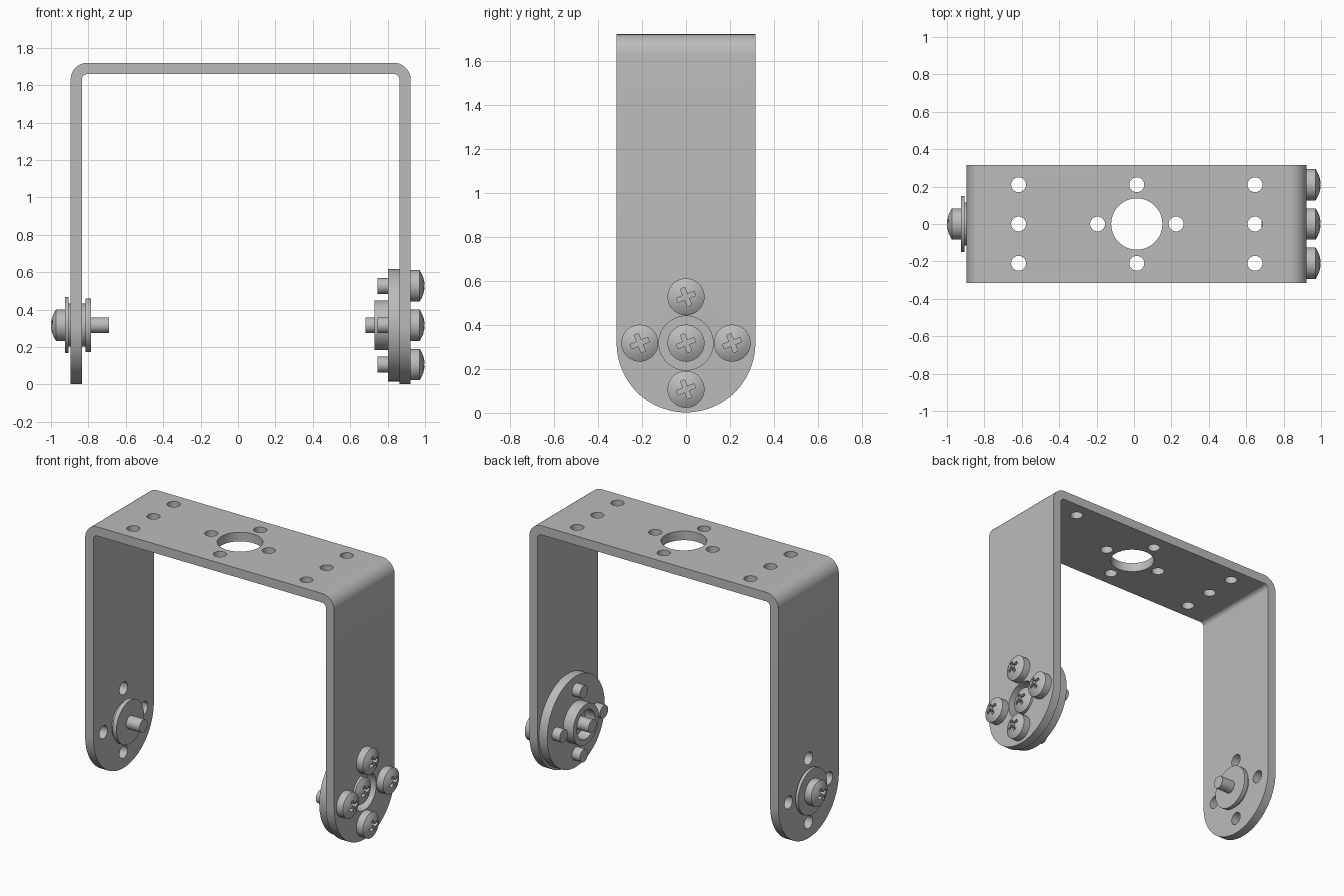
import bpy, bmesh, math
from mathutils import Matrix, Vector

if "Cube" in bpy.data.objects:
    bpy.data.objects.remove(bpy.data.objects["Cube"])

CZ = 0.317          # height of the pivot axis
R = 0.315           # half width of the bracket
OFF = 0.21          # bolt circle radius
CX = 0.015          # middle of the bracket in x

steel = bpy.data.materials.new("grey steel")
steel.diffuse_color = (0.5, 0.5, 0.5, 1)
steel.use_nodes = True
steel.node_tree.nodes["Principled BSDF"].inputs["Base Color"].default_value = steel.diffuse_color


def new_object(name, bm):
    bmesh.ops.remove_doubles(bm, verts=bm.verts[:], dist=1e-5)
    bmesh.ops.recalc_face_normals(bm, faces=bm.faces[:])
    me = bpy.data.meshes.new(name)
    bm.to_mesh(me)
    bm.free()
    me.materials.append(steel)
    ob = bpy.data.objects.new(name, me)
    bpy.context.collection.objects.link(ob)
    return ob


def prism(name, pts, lo, hi, axis):
    """Extrude a closed outline along x (points are y,z) or y (points are x,z)."""
    def place(p, d):
        return (d, p[0], p[1]) if axis == 'x' else (p[0], d, p[1])
    bm = bmesh.new()
    face = bm.faces.new([bm.verts.new(place(p, lo)) for p in pts])
    out = bmesh.ops.extrude_face_region(bm, geom=[face])
    shift = Vector(place((0, 0), hi - lo))
    bmesh.ops.translate(bm, vec=shift, verts=[v for v in out['geom'] if isinstance(v, bmesh.types.BMVert)])
    return new_object(name, bm)


def lathe(name, profile, y=0.0, z=CZ, steps=48):
    """Revolve a closed (x, radius) profile about an axis parallel to x."""
    bm = bmesh.new()
    vs = [bm.verts.new((x, 0, r)) for x, r in profile]
    n = len(vs)
    es = [bm.edges.new((vs[i], vs[(i + 1) % n])) for i in range(n)
          if profile[i][1] > 0 or profile[(i + 1) % n][1] > 0]
    bmesh.ops.spin(bm, geom=vs + es, cent=(0, 0, 0), axis=(1, 0, 0),
                   angle=2 * math.pi, steps=steps, use_merge=True)
    bmesh.ops.translate(bm, vec=(0, y, z), verts=bm.verts[:])
    return new_object(name, bm)


def cylinders(name, items, axis):
    """One object of separate cylinders: (centre, radius, depth)."""
    bm = bmesh.new()
    rot = Matrix.Rotation(math.pi / 2, 4, 'Y') if axis == 'x' else Matrix()
    for c, r, d in items:
        bmesh.ops.create_cone(bm, cap_ends=True, segments=48 if r > 0.1 else 24, radius1=r,
                              radius2=r, depth=d, matrix=Matrix.Translation(c) @ rot)
    return new_object(name, bm)


def carve(ob, cutter, op='DIFFERENCE'):
    mod = ob.modifiers.new("cut", 'BOOLEAN')
    mod.object, mod.operation, mod.solver = cutter, op, 'EXACT'
    dg = bpy.context.evaluated_depsgraph_get()
    me = bpy.data.meshes.new_from_object(ob.evaluated_get(dg))
    ob.modifiers.clear()
    ob.data = me
    bpy.data.objects.remove(cutter)


def arc(cx, cz, r, a0, a1, n):
    return [(cx + r * math.cos(math.radians(a0 + (a1 - a0) * i / n)),
             cz + r * math.sin(math.radians(a0 + (a1 - a0) * i / n))) for i in range(n + 1)]


BOLTS = [(OFF, 0), (-OFF, 0), (0, OFF), (0, -OFF)]

# U-shaped bracket: bent strip, rounded leg ends, drilled holes
x0, x1, top, t, ro = -0.895, 0.923, 1.72, 0.06, 0.09
ri = ro - t
outline = ([(x1, 0)] + arc(x1 - ro, top - ro, ro, 0, 90, 10) + arc(x0 + ro, top - ro, ro, 90, 180, 10)
           + [(x0, 0), (x0 + t, 0)] + arc(x0 + ro, top - ro, ri, 180, 90, 10)
           + arc(x1 - ro, top - ro, ri, 90, 0, 10) + [(x1 - t, 0)])
bracket = prism("bracket", outline, -R, R, 'y')
stadium = arc(0, CZ, R, 180, 360, 48)
stadium = [(p[0] * 1.0005, p[1]) for p in stadium] + [(R + 0.1, CZ + 0.001), (R + 0.1, 2), (-R - 0.1, 2), (-R - 0.1, CZ + 0.001)]
carve(bracket, prism("end_cutter", stadium, -1.2, 1.2, 'x'), 'INTERSECT')
plate = [((CX, 0, top), 0.137, 0.3)]
plate += [((CX + a, b, top), 0.04, 0.3) for a, b in BOLTS]
plate += [((CX + s * 0.632, y, top), 0.04, 0.3) for s in (-1, 1) for y in (-OFF, 0, OFF)]
carve(bracket, cylinders("plate_drill", plate, 'z'))
legs = []
for x in (x0 + t / 2, x1 - t / 2):
    legs.append(((x, 0, CZ), 0.123, 0.2))
    legs += [((x, a, CZ + b), 0.042, 0.2) for a, b in BOLTS]
carve(bracket, cylinders("leg_drill", legs, 'x'))


def screw(name, seat, side, length, y=0.0, z=CZ):
    """Pan-head screw with a cross recess; the head points along side."""
    head = [(0, 0), (0, 0.084), (0.048, 0.084)]
    head += [(0.048 + 0.027 * (1 - (r / 0.084) ** 2), r) for r in (0.072, 0.06, 0.045, 0.03, 0.015, 0)]
    prof = [(-length, 0), (-length, 0.042), (0, 0.042)] + head[1:]
    ob = lathe(name, [(seat + side * x, r) for x, r in prof], y, z, 40)
    # cross recess with a square centre pocket
    a, w = 0.043, 0.0105
    plus = [(w, w), (w, a), (-w, a), (-w, w), (-a, w), (-a, -w),
            (-w, -w), (-w, -a), (w, -a), (w, -w), (a, -w), (a, w)]
    c, s = math.cos(math.radians(22)), math.sin(math.radians(22))
    plus = [(y + side * (p * c - q * s), z + p * s + q * c) for p, q in plus]
    lo, hi = sorted((seat + side * 0.035, seat + side * 0.12))
    carve(ob, prism("recess_cutter", plus, lo, hi, 'x'))
    return ob


# Drive side: round horn with hollow hub, four clamp screws, one centre screw
lathe("horn_disc", [(0.863, 0), (0.863, 0.3), (0.803, 0.3), (0.803, 0.133),
                    (0.73, 0.133), (0.73, 0.095), (0.803, 0.095), (0.803, 0)], steps=64)
for i, (a, b) in enumerate(BOLTS):
    screw(f"clamp_screw_{i + 1}", x1, 1, 0.178, a, CZ + b)
screw("centre_screw", 0.863, 1, 0.18)

# Idler side: flanged bushing through the leg with its pivot screw
lathe("idler_bushing", [(-0.925, 0), (-0.925, 0.15), (-0.905, 0.15), (-0.905, 0.115), (-0.815, 0.115),
                        (-0.815, 0.143), (-0.787, 0.143), (-0.787, 0)])
screw("pivot_screw", -0.925, -1, 0.235)

# Smooth round surfaces, keep edges crisp
for ob in bpy.context.scene.objects:
    ob.select_set(True)
    bpy.context.view_layer.objects.active = ob
bpy.ops.object.shade_smooth_by_angle(angle=math.radians(30))
